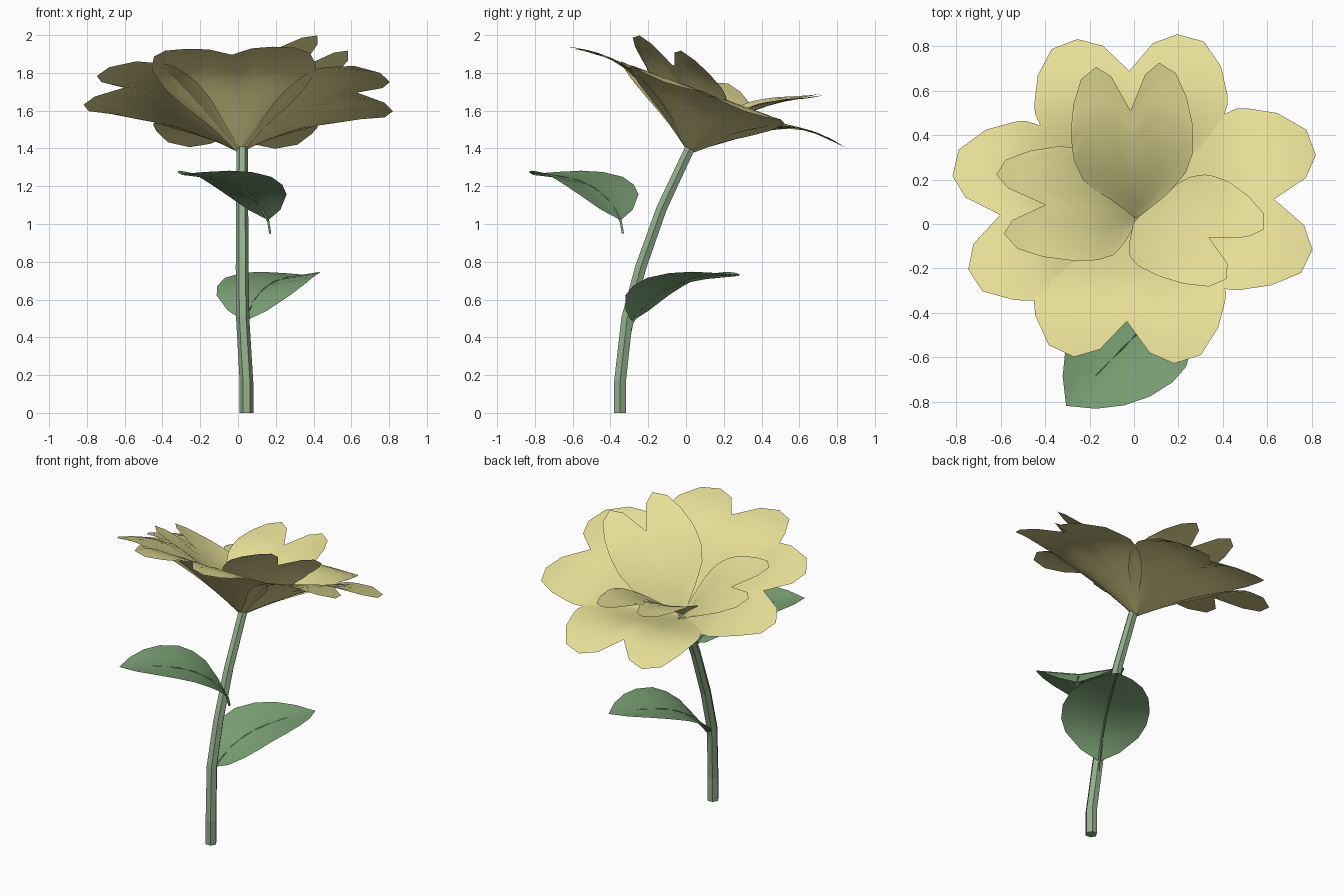
import bpy, bmesh, math
from mathutils import Vector, Matrix

if "Cube" in bpy.data.objects:
    bpy.data.objects.remove(bpy.data.objects["Cube"])


def material(name, rgb):
    m = bpy.data.materials.new(name)
    m.diffuse_color = (*rgb, 1)
    m.use_nodes = True
    m.node_tree.nodes["Principled BSDF"].inputs["Base Color"].default_value = m.diffuse_color
    return m


YELLOW = material("petal_yellow", (0.80, 0.74, 0.31))
GREEN = material("leaf_green", (0.20, 0.36, 0.18))
STEM = material("stem_green", (0.29, 0.43, 0.26))


def lerp(table, x):
    # piecewise linear lookup in a short profile
    for (x0, y0), (x1, y1) in zip(table, table[1:]):
        if x <= x1:
            return y0 + (y1 - y0) * (x - x0) / (x1 - x0)
    return table[-1][1]


def make_object(name, bm, mat, matrix=Matrix(), smooth=True):
    me = bpy.data.meshes.new(name)
    bm.to_mesh(me)
    bm.free()
    me.materials.append(mat)
    for p in me.polygons:
        p.use_smooth = smooth
    ob = bpy.data.objects.new(name, me)
    bpy.context.collection.objects.link(ob)
    ob.matrix_world = matrix
    return ob


def sheet(name, rows, mat, matrix):
    # grid of points -> single curved sheet
    bm = bmesh.new()
    vs = [[bm.verts.new(p) for p in r] for r in rows]
    for a, b in zip(vs, vs[1:]):
        for i in range(len(a) - 1):
            bm.faces.new((a[i], b[i], b[i + 1], a[i + 1]))
    bmesh.ops.remove_doubles(bm, verts=bm.verts, dist=0.0005)
    return make_object(name, bm, mat, matrix)


def tube(name, pts, radii, sides, mat, matrix=Matrix(), smooth=False):
    bm = bmesh.new()
    pts = [Vector(p) for p in pts]
    rings = []
    for i, p in enumerate(pts):
        t = (pts[min(i + 1, len(pts) - 1)] - pts[max(i - 1, 0)]).normalized()
        ref = Vector((1, 0, 0)) if abs(t.x) < 0.8 else Vector((0, 1, 0))
        v = t.cross(ref).normalized()
        u = v.cross(t)
        angles = [2 * math.pi * k / sides for k in range(sides)]
        rings.append([bm.verts.new(p + radii[i] * (u * math.cos(a) + v * math.sin(a)))
                      for a in angles])
    for a, b in zip(rings, rings[1:]):
        for k in range(sides):
            n = (k + 1) % sides
            bm.faces.new((a[k], a[n], b[n], b[k]))
    bm.faces.new(rings[0][::-1])
    bm.faces.new(rings[-1])
    bmesh.ops.recalc_face_normals(bm, faces=bm.faces)
    return make_object(name, bm, mat, matrix, smooth)


# stem: six-sided bent tube
tube("stem", [(0.045, -0.35, 0), (0.045, -0.35, 0.16), (0.025, -0.312, 0.5),
              (0.022, -0.24, 0.77), (0.022, -0.13, 1.08), (0.022, 0.02, 1.4)],
     [0.036, 0.036, 0.035, 0.034, 0.032, 0.03], 6, STEM)

# petals: notched sheets placed round the tilted flower axis
FLOWER = Matrix.Translation((0.01, 0.02, 1.38)) @ Matrix.Rotation(math.radians(-20), 4, 'X')


def petal(name, shape, angle, length, lift):
    tip, width, rise, half, cup = shape
    ts = [t for t, _ in tip]
    cols = [-t for t in ts[:0:-1]] + ts
    rows = []
    n = 10
    for i in range(n + 1):
        row = []
        for t in cols:
            r = lerp(tip, abs(t)) * i / n
            w = lerp(width, r)
            h = lerp(rise, r) * lift + cup * t * t * w * max(0, 1 - r / 0.5)
            row.append((r * length, half * t * w, h))
        rows.append(row)
    return sheet(name, rows, YELLOW, FLOWER @ Matrix.Rotation(math.radians(angle), 4, 'Z'))


OUTER = ([(0, 0.60), (0.26, 0.735), (0.52, 0.775), (0.79, 0.73), (0.95, 0.60), (1, 0.47)],
         [(0, 0.05), (0.1, 0.33), (0.2, 0.66), (0.3, 0.88), (0.42, 1), (1, 1)],
         [(0, 0), (0.1, 0.07), (0.2, 0.143), (0.3, 0.213), (0.4, 0.28),
          (0.5, 0.32), (0.6, 0.328), (0.68, 0.322), (0.78, 0.302)], 0.435, 0.13)
for i, (a, k) in enumerate(((93, 0.99), (189, 1.035), (266, 1.015), (358, 1.035))):
    petal(f"outer_petal_{i + 1}", OUTER, a, k, 1)

INNER = ([(0, 0.40), (0.28, 0.555), (0.52, 0.60), (0.78, 0.55), (0.93, 0.44), (1, 0.32)],
         [(0, 0.06), (0.06, 0.5), (0.12, 0.83), (0.2, 0.98), (0.28, 1), (1, 1)],
         [(0, 0.01), (0.08, 0.12), (0.16, 0.21), (0.26, 0.3), (0.4, 0.395), (0.6, 0.49)],
         0.275, 0.10)
for i, (a, k, lift) in enumerate(((94, 0.92, 1.07), (187, 1.03, 0.84), (325, 1.0, 1.0))):
    petal(f"inner_petal_{i + 1}", INNER, a, k, lift)

# leaves: arched blade with a thin midrib and stalk
LEAF_RISE = [(0, 0), (0.05, 0.065), (0.1, 0.115), (0.2, 0.175), (0.3, 0.21),
             (0.45, 0.235), (0.67, 0.245)]
LEAF_WIDTH = [(0, 0.0), (0.03, 0.12), (0.09, 0.225), (0.16, 0.262), (0.25, 0.268),
              (0.37, 0.24), (0.48, 0.185), (0.58, 0.105), (0.665, 0.0)]


def leaf(name, base, angle):
    m = Matrix.Translation(base) @ Matrix.Rotation(math.radians(angle), 4, 'Z')
    rows = []
    for x, w in LEAF_WIDTH:
        rows.append([(x, w * t, lerp(LEAF_RISE, x) + 0.14 * w * abs(t))
                     for t in (-1, -0.5, 0, 0.5, 1)])
    sheet(name + "_blade", rows, GREEN, m)
    rib = [(-0.015, 0, -0.07)] + [(x, 0, h - 0.006) for x, h in LEAF_RISE[:-1]]
    rib.append((0.655, 0, 0.242))
    tube(name + "_midrib", rib, [0.008] * 3 + [0.006] * 4 + [0.002], 4, GREEN, m)


leaf("upper_leaf", (0.16, -0.345, 1.02), 225.5)
leaf("lower_leaf", (0.035, -0.285, 0.485), 59.5)
